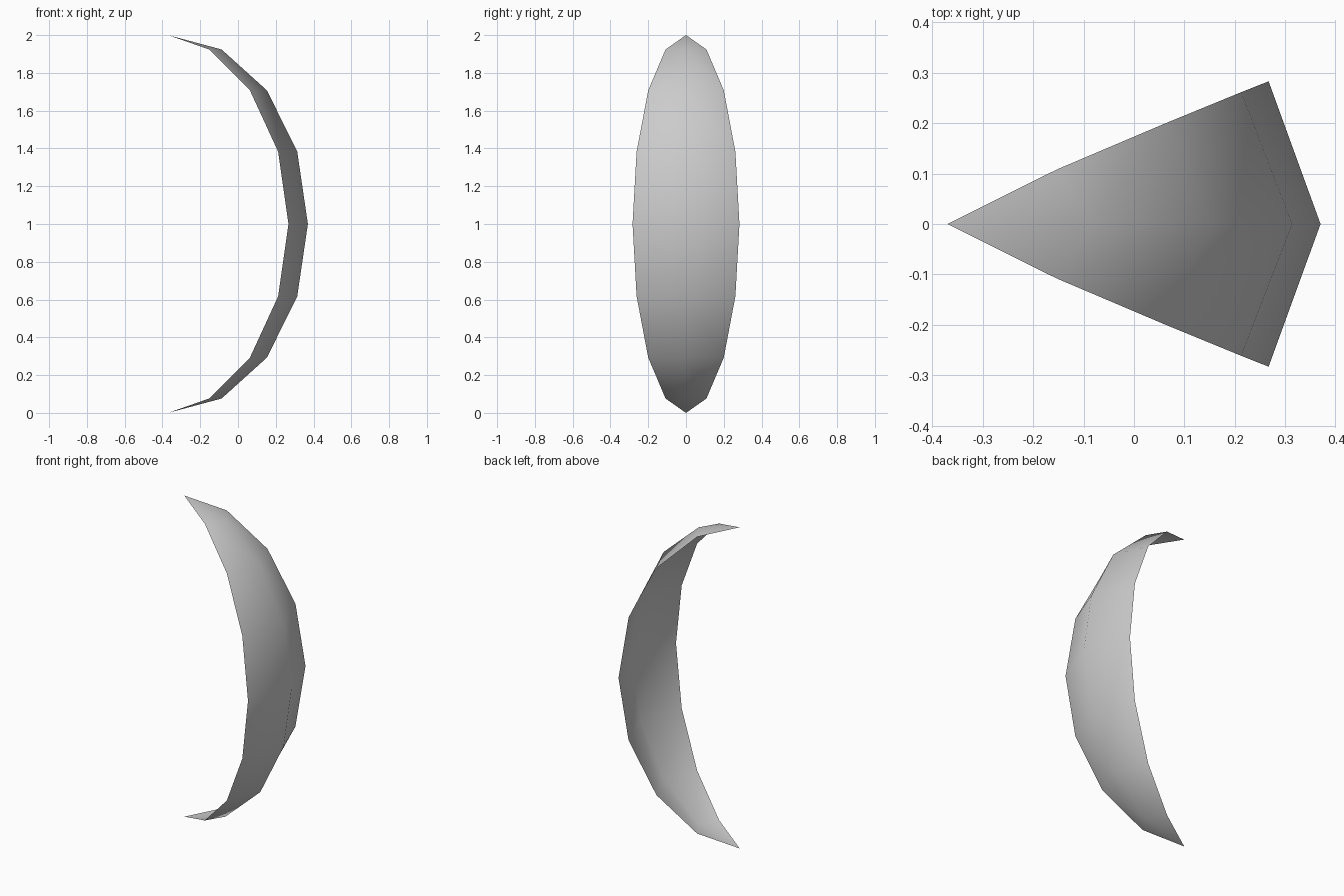
import bpy, bmesh
from math import sin, cos, pi

if "Cube" in bpy.data.objects:
    bpy.data.objects.remove(bpy.data.objects["Cube"])

SEGMENTS = 8        # steps from the top tip to the bottom tip
DEPTH = 0.74        # how far the middle ridge bulges out from the tips
HALF_WIDTH = 0.283  # half width at mid height
SETBACK = [0, 0.066, 0.09, 0.101, 0.103]  # rim lies behind ridge, tip to middle

bm = bmesh.new()


def row(i):
    """Rim, ridge, rim vertices of one cross-section."""
    a = pi * i / SEGMENTS
    x, y, z = -DEPTH / 2 + DEPTH * sin(a), HALF_WIDTH * sin(a), 1 + cos(a)
    back = x - SETBACK[min(i, SEGMENTS - i)]
    return [bm.verts.new(p) for p in ((back, -y, z), (x, 0, z), (back, y, z))]


# Curved open shell: tips joined to the cross-sections between them
top = bm.verts.new((-DEPTH / 2, 0, 2))
bottom = bm.verts.new((-DEPTH / 2, 0, 0))
rows = [row(i) for i in range(1, SEGMENTS)]
for k in range(2):
    bm.faces.new((top, rows[0][k], rows[0][k + 1]))
    for upper, lower in zip(rows, rows[1:]):
        bm.faces.new((upper[k], lower[k], lower[k + 1], upper[k + 1]))
    bm.faces.new((rows[-1][k], bottom, rows[-1][k + 1]))
for f in bm.faces:
    f.smooth = True

mesh = bpy.data.meshes.new("crescent_shell")
bm.to_mesh(mesh)
bm.free()
shell = bpy.data.objects.new("crescent_shell", mesh)
bpy.context.collection.objects.link(shell)
